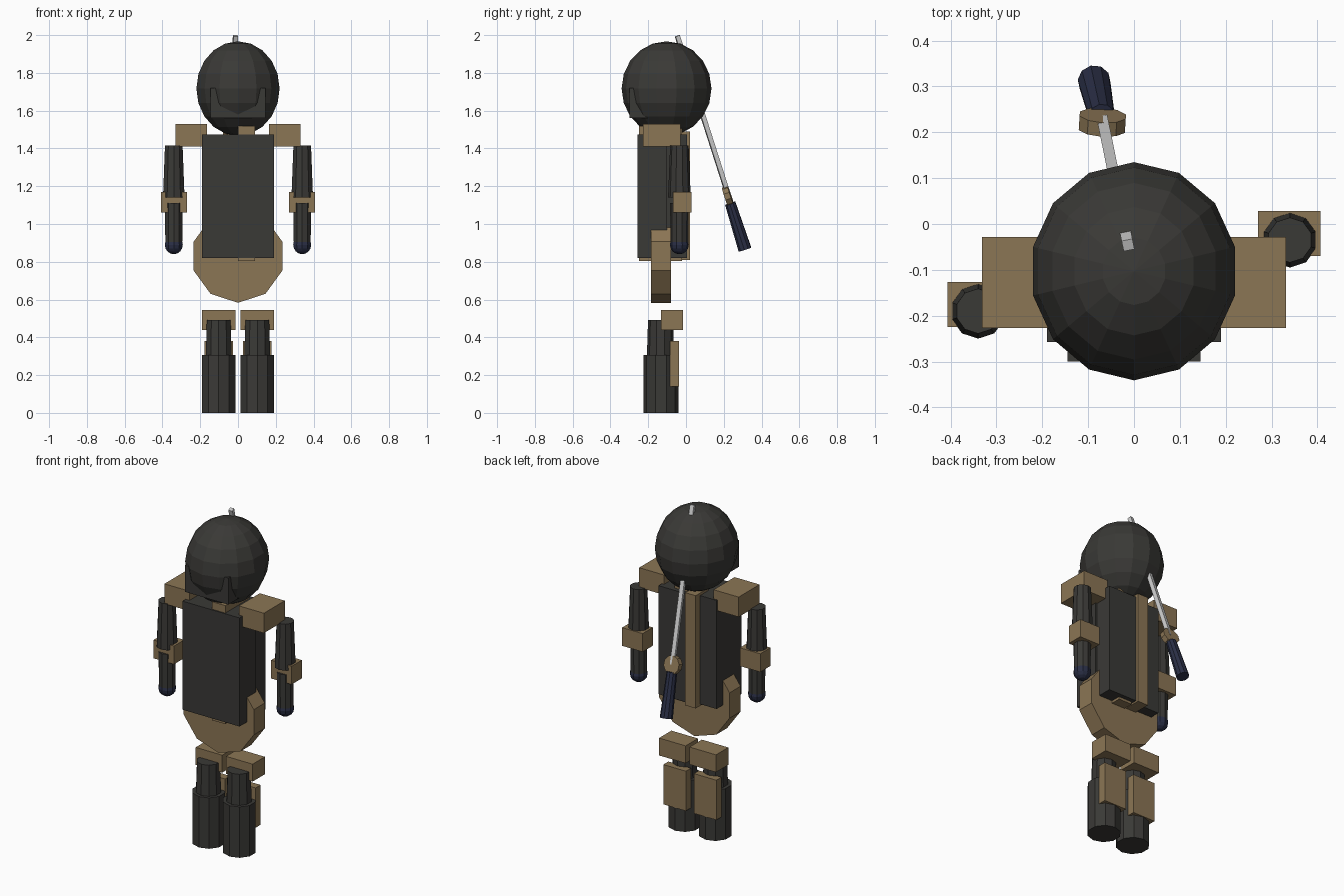
import bpy, bmesh, math
from mathutils import Vector, Matrix

if "Cube" in bpy.data.objects:
    bpy.data.objects.remove(bpy.data.objects["Cube"])


def material(name, rgb):
    m = bpy.data.materials.new(name)
    m.diffuse_color = (*rgb, 1)
    m.use_nodes = True
    m.node_tree.nodes["Principled BSDF"].inputs["Base Color"].default_value = m.diffuse_color
    return m


DARK = material("charcoal", (0.042, 0.041, 0.037))
TAN = material("tan", (0.26, 0.18, 0.09))
BLUE = material("navy", (0.023, 0.028, 0.06))


def finish(name, bm, mat):
    bmesh.ops.recalc_face_normals(bm, faces=bm.faces)
    me = bpy.data.meshes.new(name)
    bm.to_mesh(me)
    bm.free()
    if mat:
        me.materials.append(mat)
    ob = bpy.data.objects.new(name, me)
    bpy.context.collection.objects.link(ob)
    return ob


def box(name, x, y, z, mat):
    bm = bmesh.new()
    size = [b - a for a, b in (x, y, z)]
    mid = [(a + b) / 2 for a, b in (x, y, z)]
    bmesh.ops.create_cube(bm, size=1, matrix=Matrix.Translation(mid) @ Matrix.Diagonal((*size, 1)))
    return finish(name, bm, mat)


def ball(name, centre, radii, seg, rings, mat):
    bm = bmesh.new()
    bmesh.ops.create_uvsphere(bm, u_segments=seg, v_segments=rings, radius=1,
                              matrix=Matrix.Translation(centre) @ Matrix.Diagonal((*radii, 1)))
    return finish(name, bm, mat)


def rod(name, a, b, r1, r2, seg, mat, spin=0):
    a, b = Vector(a), Vector(b)
    d = b - a
    turn = d.to_track_quat('Z', 'Y').to_matrix().to_4x4()
    bm = bmesh.new()
    bmesh.ops.create_cone(bm, cap_ends=True, segments=seg, radius1=r1, radius2=r2, depth=d.length,
                          matrix=Matrix.Translation((a + b) / 2) @ turn @ Matrix.Rotation(spin, 4, 'Z'))
    return finish(name, bm, mat)


# Head and face guard
ball("head", (0, -0.103, 1.717), (0.226, 0.238, 0.25), 14, 10, DARK)
box("face_guard", (-0.145, 0.145), (-0.30, -0.15), (1.56, 1.72), DARK)

# Torso plates and the straps between them
box("chest_plate", (-0.19, 0.19), (-0.257, -0.10), (0.82, 1.475), DARK)
box("back_plate_right", (-0.01, 0.18), (-0.10, 0.005), (0.82, 1.475), DARK)
box("back_plate_left", (-0.19, -0.08), (-0.10, -0.02), (0.82, 1.475), DARK)
box("spine_strap", (-0.08, -0.01), (-0.10, 0.022), (0.81, 1.49), TAN)
box("inner_strap", (0.0, 0.09), (-0.25, -0.02), (0.805, 1.52), TAN)

# Hip disc: ten-sided, its upper half inside the torso
rod("hips", (0, -0.185, 0.83), (0, -0.08, 0.83), 0.247, 0.247, 10, TAN)

# Arms and legs
for side, s, ay in (("left", -1, -0.19), ("right", 1, -0.035)):
    def span(a, b):
        return tuple(sorted((s * a, s * b)))
    x = s * 0.34
    box(f"shoulder_{side}", span(0.165, 0.332), (-0.227, -0.028), (1.41, 1.53), TAN)
    rod(f"upper_arm_{side}", (x, ay, 1.14), (x, ay, 1.415), 0.06, 0.049, 10, DARK)
    rod(f"forearm_{side}", (x, ay, 0.89), (x, ay, 1.11), 0.047, 0.049, 10, DARK)
    box(f"elbow_pad_{side}", span(0.27, 0.407), (ay - 0.035, ay + 0.063), (1.06, 1.17), TAN)
    ball(f"hand_{side}", (x, ay, 0.89), (0.05, 0.05, 0.05), 10, 8, BLUE)

    x = s * 0.102
    rod(f"thigh_{side}", (x, -0.135, 0.30), (x, -0.135, 0.492), 0.072, 0.066, 10, DARK)
    rod(f"boot_{side}", (x, -0.133, 0), (x, -0.133, 0.307), 0.093, 0.093, 10, DARK)
    box(f"thigh_pad_{side}", span(0.013, 0.19), (-0.132, -0.015), (0.44, 0.545), TAN)
    box(f"shin_pad_{side}", span(0.027, 0.177), (-0.085, -0.037), (0.14, 0.38), TAN)

# Sword slung on the back
rod("sword_blade", (-0.013, -0.046, 1.996), (-0.068, 0.225, 1.15), 0.017, 0.017, 4, None, math.pi / 4)
n = Vector((0.06, 0.95, 0.31)).normalized() * 0.016
g = Vector((-0.069, 0.222, 1.147))
rod("sword_guard", g - n, g + n, 0.053, 0.053, 10, TAN)
rod("sword_handle", (-0.07, 0.234, 1.11), (-0.087, 0.312, 0.865), 0.029, 0.036, 10, BLUE)
